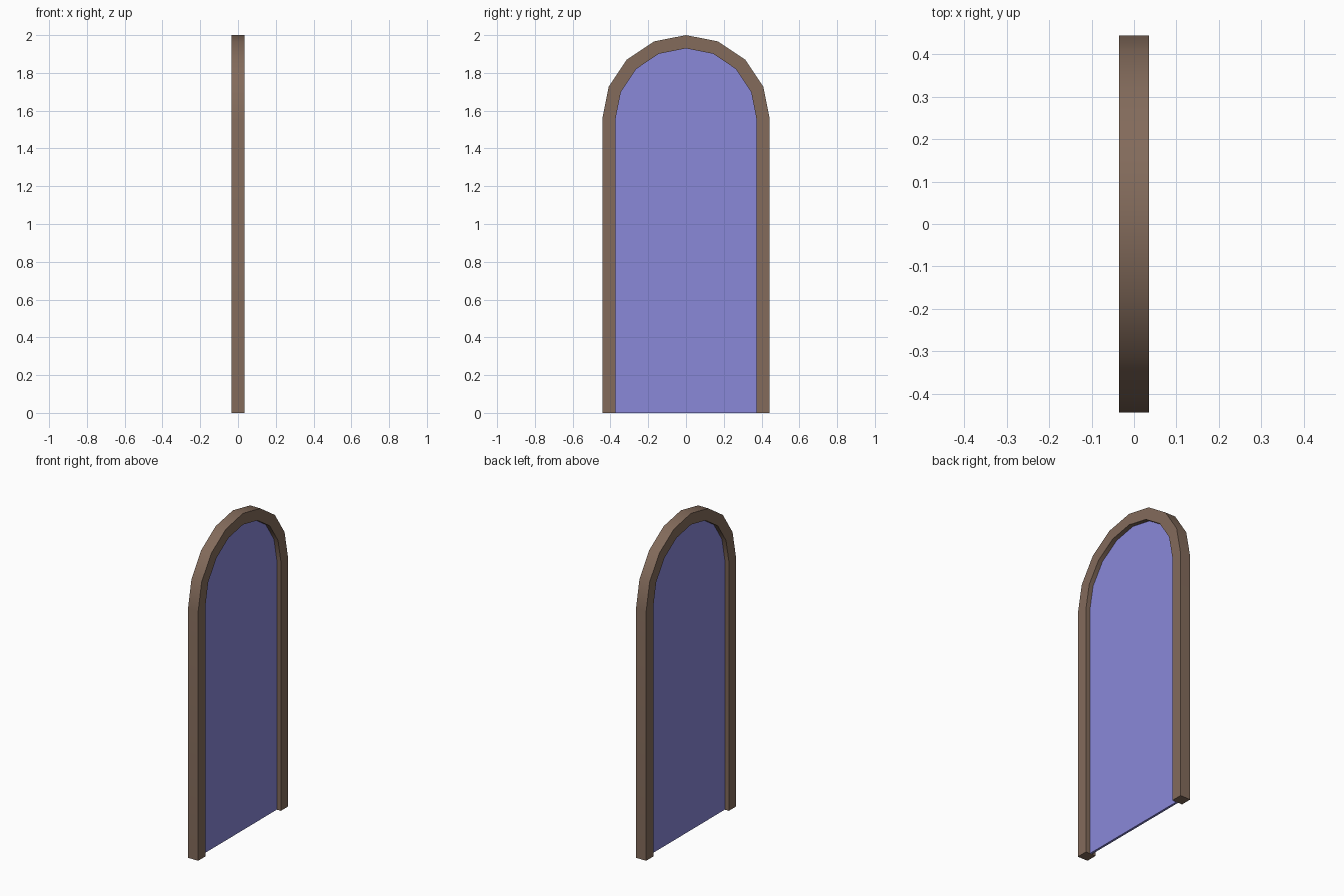
import bpy, bmesh, math

if "Cube" in bpy.data.objects:
    bpy.data.objects.remove(bpy.data.objects["Cube"])

R_OUT, R_IN, SPRING = 0.443, 0.373, 1.557
SEGMENTS = 8


def material(name, rgb):
    m = bpy.data.materials.new(name)
    m.diffuse_color = (*rgb, 1)
    m.use_nodes = True
    m.node_tree.nodes["Principled BSDF"].inputs["Base Color"].default_value = m.diffuse_color
    return m


def arch(radius):
    # Jamb foot, semicircle over the spring line, opposite jamb foot
    pts = [(radius, 0.0)]
    for i in range(SEGMENTS + 1):
        a = math.pi * i / SEGMENTS
        pts.append((radius * math.cos(a), SPRING + radius * math.sin(a)))
    return pts + [(-radius, 0.0)]


def extruded(name, outline, depth, mat):
    # Fill a y-z outline and extrude it along x, centred
    bm = bmesh.new()
    face = bm.faces.new([bm.verts.new((-depth / 2, y, z)) for y, z in outline])
    out = bmesh.ops.extrude_face_region(bm, geom=[face])
    moved = [g for g in out["geom"] if isinstance(g, bmesh.types.BMVert)]
    bmesh.ops.translate(bm, verts=moved, vec=(depth, 0, 0))
    bmesh.ops.recalc_face_normals(bm, faces=bm.faces)
    mesh = bpy.data.meshes.new(name)
    bm.to_mesh(mesh)
    bm.free()
    mesh.materials.append(mat)
    obj = bpy.data.objects.new(name, mesh)
    bpy.context.collection.objects.link(obj)
    return obj


# Arched frame, open at the bottom
frame = extruded("arched_frame", arch(R_OUT) + arch(R_IN)[::-1], 0.07,
                 material("brown wood", (0.227, 0.147, 0.105)))
bpy.context.view_layer.objects.active = frame
frame.select_set(True)
bpy.ops.object.shade_smooth_by_angle(angle=math.radians(30))

# Thin pane filling the opening
extruded("pane", arch(R_IN), 0.014, material("violet blue", (0.254, 0.246, 0.694)))
